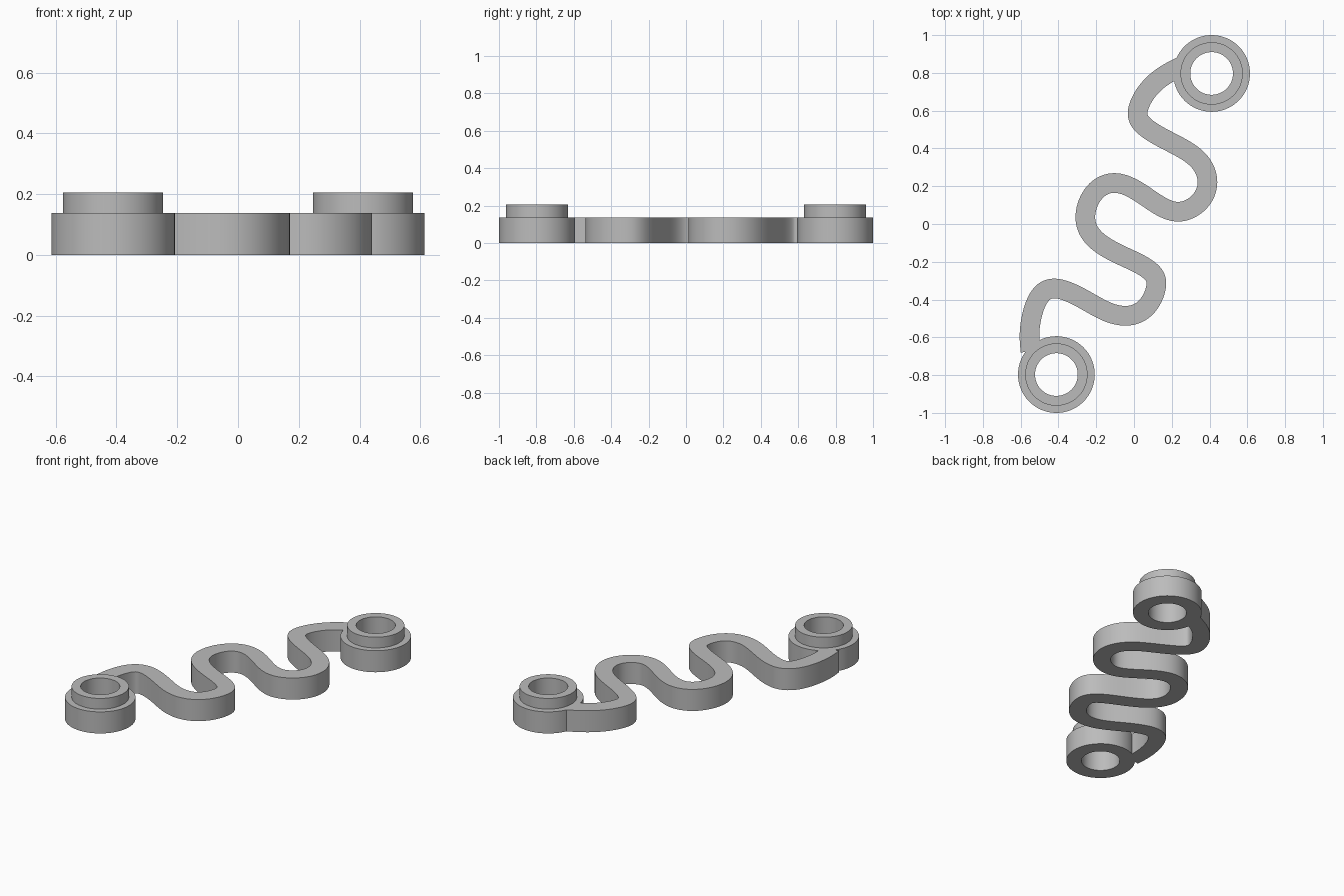
import bpy, bmesh, math
from mathutils import Vector

cube = bpy.data.objects.get("Cube")
if cube:
    bpy.data.objects.remove(cube, do_unlink=True)

gray = bpy.data.materials.new("plain_gray")
gray.use_nodes = True
color = (0.5, 0.5, 0.5, 1)
gray.diffuse_color = color
gray.node_tree.nodes["Principled BSDF"].inputs["Base Color"].default_value = color

BASE_TOP, STUD_TOP = 0.137, 0.205
R_BASE, R_STUD, R_BORE = 0.203, 0.165, 0.113


def loft(name, loops, closed):
    """Skin a list of four-or-more point sections into a smooth-shaded solid."""
    bm = bmesh.new()
    rows = [[bm.verts.new(p) for p in loop] for loop in loops]
    pairs = list(zip(rows, rows[1:]))
    if closed:
        pairs.append((rows[-1], rows[0]))
    else:
        bm.faces.new(rows[0])
        bm.faces.new(rows[-1])
    for a, b in pairs:
        for i in range(len(a)):
            j = (i + 1) % len(a)
            bm.faces.new((a[i], a[j], b[j], b[i]))
    bmesh.ops.recalc_face_normals(bm, faces=bm.faces)
    mesh = bpy.data.meshes.new(name)
    bm.to_mesh(mesh)
    bm.free()
    mesh.materials.append(gray)
    obj = bpy.data.objects.new(name, mesh)
    bpy.context.collection.objects.link(obj)
    bpy.ops.object.select_all(action='DESELECT')
    obj.select_set(True)
    bpy.context.view_layer.objects.active = obj
    bpy.ops.object.shade_smooth_by_angle(angle=math.radians(30))


# Hollow stepped end rings, a profile turned about each axis
profile = [(R_BORE, 0), (R_BASE, 0), (R_BASE, BASE_TOP),
           (R_STUD, BASE_TOP), (R_STUD, STUD_TOP), (R_BORE, STUD_TOP)]
for name, side in (("back_ring", 1), ("front_ring", -1)):
    turns = [math.tau * i / 96 for i in range(96)]
    loft(name, [[(side * 0.411 + r * math.cos(a), side * 0.797 + r * math.sin(a), z)
                 for r, z in profile] for a in turns], True)

# Winding band: smooth path through the centre line
path = [Vector(p) for p in (
    (0.25, 0.834), (0.155, 0.786), (0.066, 0.706), (0.011, 0.59), (0.036, 0.53),
    (0.125, 0.468), (0.24, 0.41), (0.347, 0.341), (0.397, 0.235), (0.365, 0.124),
    (0.246, 0.053), (0.135, 0.093), (0.013, 0.182), (-0.108, 0.228), (-0.214, 0.177),
    (-0.267, 0.04), (-0.23, -0.066), (-0.114, -0.146), (0.029, -0.209), (0.102, -0.26),
    (0.124, -0.31), (0.093, -0.41), (0.029, -0.474), (-0.056, -0.49), (-0.156, -0.463),
    (-0.288, -0.384), (-0.426, -0.331), (-0.495, -0.368), (-0.537, -0.463),
    (-0.556, -0.58), (-0.548, -0.675))]
ends = [path[0] * 2 - path[1]] + path + [path[-1] * 2 - path[-2]]


def knots(pts):
    """Centripetal spacing keeps the bends round."""
    t = [0]
    for a, b in zip(pts, pts[1:]):
        t.append(t[-1] + math.sqrt((b - a).length))
    return t


def spline(pts, u):
    t = knots(pts)
    s = t[1] + u * (t[2] - t[1])
    row = list(pts)
    for level in (1, 2, 3):
        if level < 3:
            row = [row[i].lerp(row[i + 1], (s - t[i]) / (t[i + level] - t[i]))
                   for i in range(len(row) - 1)]
        else:
            row = [row[0].lerp(row[1], (s - t[1]) / (t[2] - t[1]))]
    return row[0]


STEPS = 8
line = [spline(ends[i:i + 4], k / STEPS)
        for i in range(len(path) - 1) for k in range(STEPS)] + [path[-1]]
# Even out the curvature
for _ in range(25):
    line = [line[0]] + [(a + b * 2 + c) / 4 for a, b, c in zip(line, line[1:], line[2:])] + [line[-1]]

sections = []
for i, p in enumerate(line):
    d = (line[min(i + 1, len(line) - 1)] - line[max(i - 1, 0)]).normalized()
    n = Vector((-d.y, d.x)) * 0.052
    l, r = p + n, p - n
    sections.append([(l.x, l.y, 0), (r.x, r.y, 0), (r.x, r.y, BASE_TOP), (l.x, l.y, BASE_TOP)])
loft("winding_band", sections, False)
